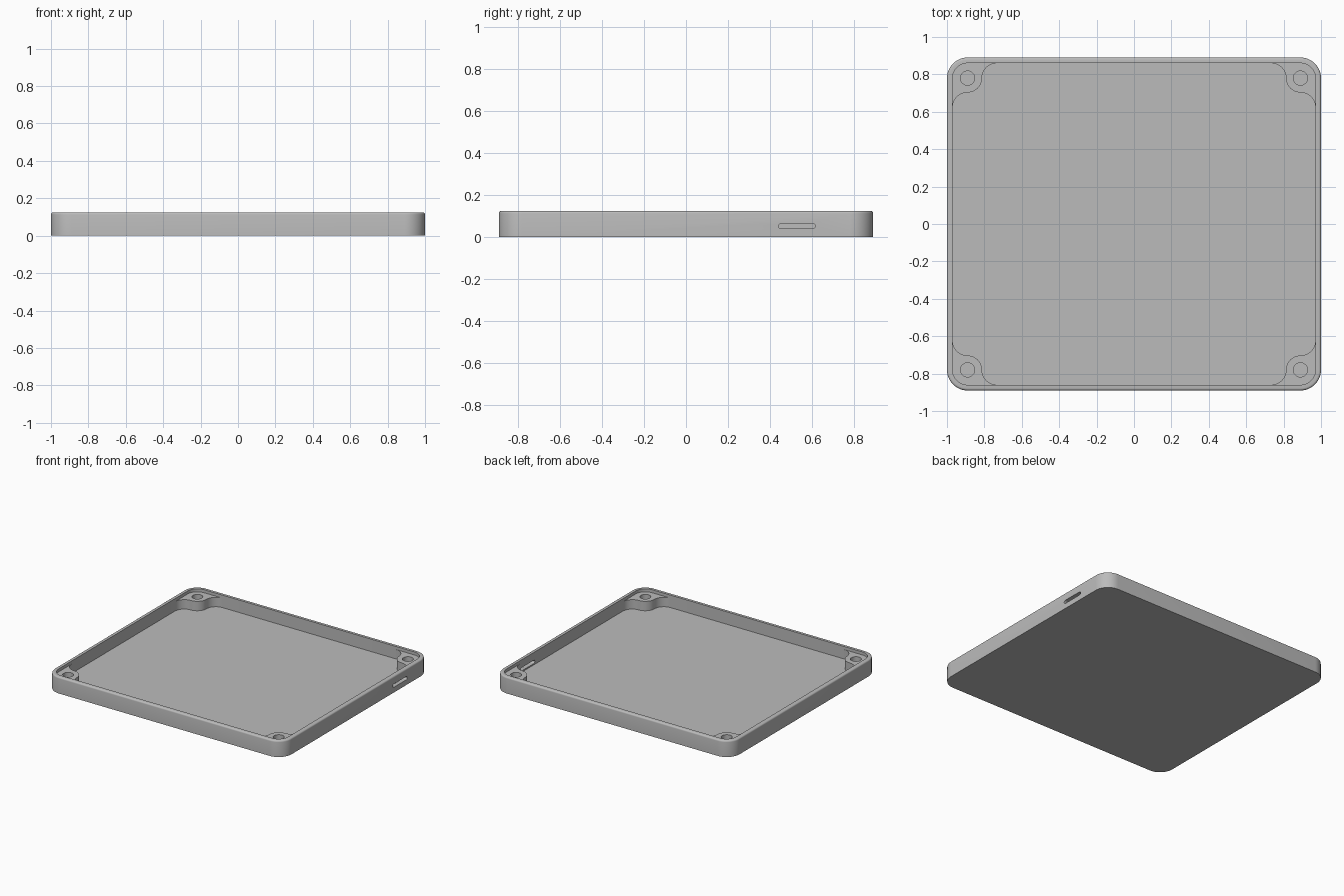
import bpy, bmesh
from math import cos, sin, pi, radians
from mathutils import Matrix

if "Cube" in bpy.data.objects:
    bpy.data.objects.remove(bpy.data.objects["Cube"])

HX, HY, HEIGHT = 1.0, 0.89, 0.125    # half sizes and height of the tray
CORNER, WALL, FLOOR = 0.11, 0.03, 0.03
EDGE = 0.012                         # rounding of the outer top edge
BOSS_X, BOSS_Y = HX - CORNER, HY - CORNER
BOSS_R, BOSS_TOP, HOLE_R = 0.077, 0.102, 0.038

grey = bpy.data.materials.new("plain grey")
grey.use_nodes = True
colour = (0.5, 0.5, 0.5, 1)
grey.diffuse_color = colour
grey.node_tree.nodes["Principled BSDF"].inputs["Base Color"].default_value = colour


def arc(cx, cy, r, start, end, n=12):
    """Points on a circular arc, angles in degrees."""
    angles = [radians(start + (end - start) * i / n) for i in range(n + 1)]
    return [(cx + r * cos(a), cy + r * sin(a)) for a in angles]


def rounded_rect(inset):
    """Outline of the tray moved inwards by inset."""
    pts = []
    for k, (sx, sy) in enumerate([(1, 1), (-1, 1), (-1, -1), (1, -1)]):
        pts += arc(sx * BOSS_X, sy * BOSS_Y, CORNER - inset, 90 * k, 90 * k + 90)
    return pts


def loft(name, sections):
    """Skin (outline, z) sections and cap both ends."""
    bm = bmesh.new()
    rings = [[bm.verts.new((x, y, z)) for x, y in pts] for pts, z in sections]
    n = len(rings[0])
    for a, b in zip(rings, rings[1:]):
        for i in range(n):
            j = (i + 1) % n
            bm.faces.new((a[i], a[j], b[j], b[i]))
    bm.faces.new(rings[0][::-1])
    bm.faces.new(rings[-1])
    bmesh.ops.recalc_face_normals(bm, faces=bm.faces)
    mesh = bpy.data.meshes.new(name)
    bm.to_mesh(mesh)
    bm.free()
    mesh.materials.append(grey)
    obj = bpy.data.objects.new(name, mesh)
    bpy.context.collection.objects.link(obj)
    return obj


def activate(obj):
    bpy.ops.object.select_all(action='DESELECT')
    obj.select_set(True)
    bpy.context.view_layer.objects.active = obj


def cut(obj, cutter):
    activate(obj)
    mod = obj.modifiers.new("cut", 'BOOLEAN')
    mod.operation, mod.solver, mod.object = 'DIFFERENCE', 'EXACT', cutter
    bpy.ops.object.modifier_apply(modifier=mod.name)
    bpy.data.objects.remove(cutter)


def smooth(obj):
    activate(obj)
    bpy.ops.object.shade_smooth_by_angle(angle=radians(30))


# Tray: outer wall, rounded top edge, flat rim, inner wall and floor
sections = [(rounded_rect(0), 0)]
for i in range(5):
    a = pi / 2 * i / 4
    sections.append((rounded_rect(EDGE * (1 - cos(a))), HEIGHT - EDGE * (1 - sin(a))))
sections += [(rounded_rect(WALL), HEIGHT), (rounded_rect(WALL), FLOOR)]
tray = loft("tray", sections)

# Rounded slot through the right-hand wall
SLOT_R, SLOT_HALF = 0.0125, 0.075
slot = arc(SLOT_HALF, 0, SLOT_R, -90, 90) + arc(-SLOT_HALF, 0, SLOT_R, 90, 270)
slot_cutter = loft("slot_cutter", [(slot, -0.1), (slot, 0.1)])
# Turn the outline so its length runs along y and its depth along x
turn = Matrix(((0, 0, 1), (1, 0, 0), (0, 1, 0))).to_4x4()
slot_cutter.data.transform(Matrix.Translation((HX, 0.5275, 0.0525)) @ turn)
cut(tray, slot_cutter)
smooth(tray)

# Screw boss: round post blended into both walls, buried slightly in them
inner_x, inner_y, bury = HX - WALL, HY - WALL, 0.01
blend_x, blend_y = inner_x - BOSS_X, inner_y - BOSS_Y
outline = arc(BOSS_X, BOSS_Y, CORNER - WALL + bury, 0, 90)
outline += [(BOSS_X - BOSS_R - blend_y, inner_y + bury)]
outline += arc(BOSS_X - BOSS_R - blend_y, BOSS_Y, blend_y, 90, 0)
outline += arc(BOSS_X, BOSS_Y, BOSS_R, 180, 270)
outline += arc(BOSS_X, BOSS_Y - BOSS_R - blend_x, blend_x, 90, 0)
outline += [(inner_x + bury, BOSS_Y - BOSS_R - blend_x)]
bosses = loft("screw_bosses", [(outline, FLOOR - bury), (outline, BOSS_TOP)])
hole = arc(BOSS_X, BOSS_Y, HOLE_R, 0, 360, 32)[:-1]
cut(bosses, loft("hole_cutter", [(hole, 0), (hole, HEIGHT)]))
smooth(bosses)

# Repeat the boss in all four corners
mirror = bosses.modifiers.new("four corners", 'MIRROR')
mirror.use_axis = (True, True, False)
mirror.use_mirror_merge = False
